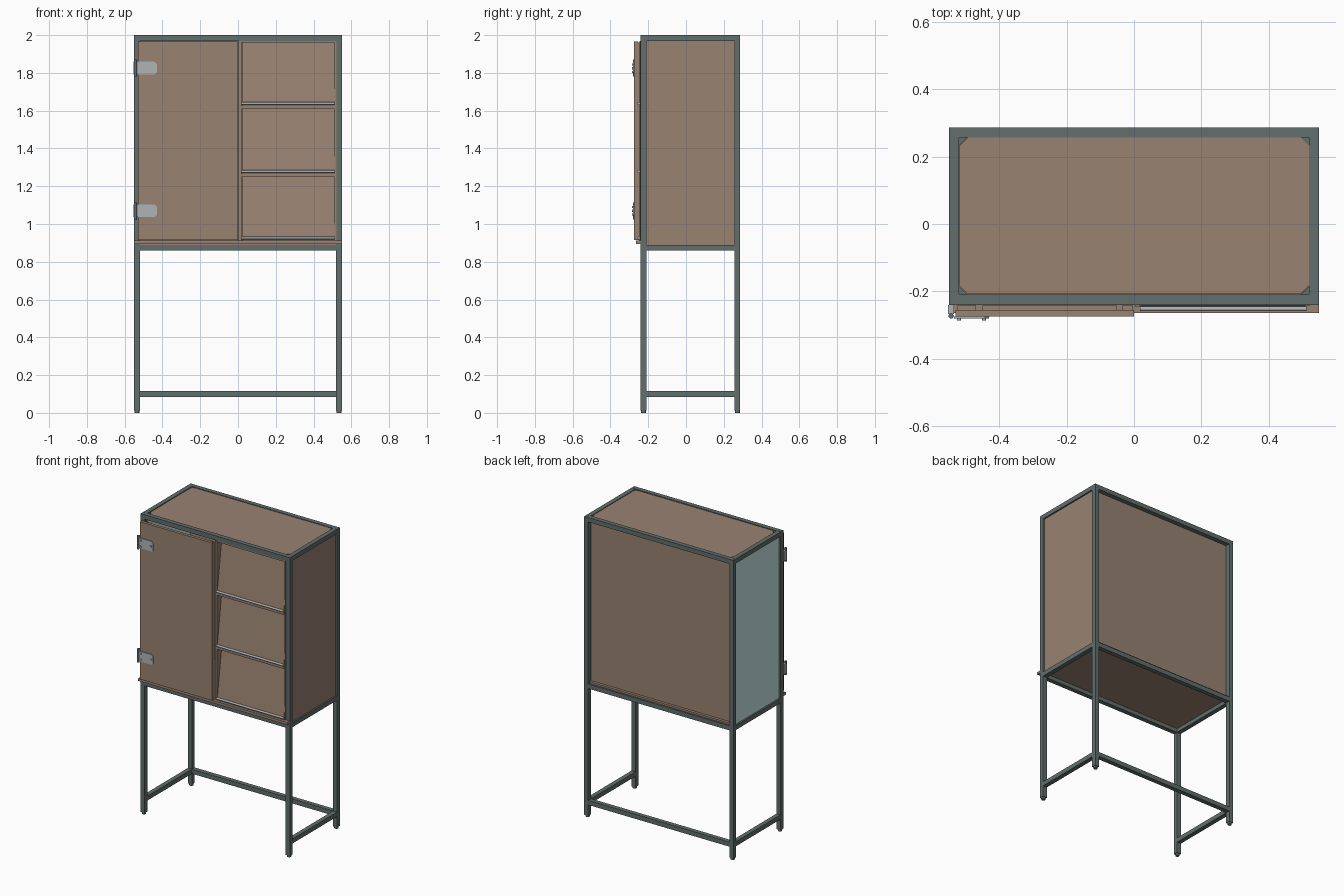
import bpy, bmesh, math
from mathutils import Vector

if "Cube" in bpy.data.objects:
    bpy.data.objects.remove(bpy.data.objects["Cube"])


def srgb(r, g, b):
    f = lambda c: (c / 255 / 12.92) if c < 10 else ((c / 255 + 0.055) / 1.055) ** 2.4
    return (f(r), f(g), f(b), 1.0)


def material(name, rgb):
    m = bpy.data.materials.new(name)
    m.diffuse_color = srgb(*rgb)
    m.use_nodes = True
    m.node_tree.nodes["Principled BSDF"].inputs["Base Color"].default_value = m.diffuse_color
    return m


STEEL = material("dark_steel", (98, 110, 108))
WOOD = material("brown_wood", (152, 130, 113))
GLASS = material("pale_blue_panel", (200, 230, 230))
METAL = material("light_metal", (176, 179, 181))


def finish(name, bm, mat):
    bmesh.ops.recalc_face_normals(bm, faces=bm.faces)
    me = bpy.data.meshes.new(name)
    bm.to_mesh(me)
    bm.free()
    me.materials.append(mat)
    ob = bpy.data.objects.new(name, me)
    bpy.context.collection.objects.link(ob)
    return ob


def box(name, x, y, z, mat):
    """Box from (min, max) pairs."""
    bm = bmesh.new()
    bmesh.ops.create_cube(bm, size=1)
    for v in bm.verts:
        v.co = Vector([(a + b) / 2 + c * (b - a) for (a, b), c in zip((x, y, z), v.co)])
    return finish(name, bm, mat)


def prism(name, points, offset, mat):
    """Outline extruded along an offset."""
    bm = bmesh.new()
    face = bm.faces.new([bm.verts.new(p) for p in points])
    ext = bmesh.ops.extrude_face_region(bm, geom=[face], use_keep_orig=True)
    verts = [g for g in ext["geom"] if isinstance(g, bmesh.types.BMVert)]
    bmesh.ops.translate(bm, verts=verts, vec=offset)
    return finish(name, bm, mat)


def rod(name, centre, radius, length, axis, mat, sides=12):
    bm = bmesh.new()
    bmesh.ops.create_cone(bm, cap_ends=True, segments=sides, radius1=radius,
                          radius2=radius, depth=length)
    ob = finish(name, bm, mat)
    turn = Vector((0, 0, 1)).rotation_difference(Vector(axis))
    ob.data.transform(turn.to_matrix().to_4x4())
    ob.location = centre
    for p in ob.data.polygons:
        p.use_smooth = len(p.vertices) == 4
    return ob


X, YF, YB, T = 0.55, -0.24, 0.287, 0.03   # frame extents and tube size

# Corner posts with small feet
for sx, side in ((-1, "left"), (1, "right")):
    for y0, end in ((YF, "front"), (YB - T, "back")):
        xs = sorted((sx * X, sx * (X - T)))
        box(f"post_{end}_{side}", xs, (y0, y0 + T), (0.012, 2.0), STEEL)
        rod(f"foot_{end}_{side}", (sx * (X - T / 2), y0 + T / 2, 0.007), 0.013, 0.014,
            (0, 0, 1), STEEL)
    # Side rails: base, cabinet bottom, cabinet top
    for z0, level in ((0.085, "base"), (0.86, "lower"), (1.97, "upper")):
        box(f"{level}_rail_{side}", xs, (YF + T, YB - T), (z0, z0 + T), STEEL)

# Long rails; the base has none at the front
for y0, end in ((YF, "front"), (YB - T, "back")):
    for z0, level in ((0.085, "base"), (0.86, "lower"), (1.97, "upper")):
        if (end, level) != ("front", "base"):
            box(f"{level}_rail_{end}", (-X + T, X - T), (y0, y0 + T), (z0, z0 + T), STEEL)

# Top panel with clipped corners, and corner gussets
x0, x1, y0, y1, c = -0.518, 0.52, -0.208, 0.257, 0.025
prism("top_panel", [(x0 + c, y0, 1.98), (x1 - c, y0, 1.98), (x1, y0 + c, 1.98),
                    (x1, y1 - c, 1.98), (x1 - c, y1, 1.98), (x0 + c, y1, 1.98),
                    (x0, y1 - c, 1.98), (x0, y0 + c, 1.98)], (0, 0, 0.016), WOOD)
for sx in (-1, 1):
    for yc, sy in ((YF + T, 1), (YB - T, -1)):
        xc = sx * (X - T)
        prism("corner_gusset", [(xc, yc, 1.992), (xc - sx * c, yc, 1.992),
                                (xc, yc + sy * c, 1.992)], (0, 0, 0.003), STEEL)
        rod("corner_bolt", (sx * 0.536, yc - sy * 0.005, 2.0), 0.005, 0.003, (0, 0, 1), STEEL, 8)

# Cabinet panels
box("floor_panel", (-0.54, 0.54), (YF + 0.005, 0.275), (0.886, 0.902), WOOD)
box("front_lip", (-X, X), (-0.265, YF), (0.895, 0.912), WOOD)
box("back_panel", (-0.52, 0.52), (0.242, 0.257), (0.89, 1.97), WOOD)
box("right_panel", (0.525, 0.54), (YF + T, YB - T), (0.89, 1.97), WOOD)
box("left_panel", (-0.54, -0.525), (YF + T, YB - T), (0.89, 1.97), GLASS)

# Centre divider, side lining and shelves of the open half
box("divider", (0.003, 0.018), (-0.245, 0.242), (0.902, 1.97), WOOD)
box("rack_lining", (0.512, 0.521), (-0.243, 0.242), (0.902, 1.97), WOOD)
box("rack_header", (0.018, 0.512), (YF, -0.17), (1.962, 1.972), WOOD)
for z in (1.25, 1.61):
    box("shelf", (0.018, 0.512), (-0.245, 0.242), (z, z + 0.014), WOOD)

# Leaning display boards, each with a retaining rod
for zb, zt in ((0.912, 1.25), (1.264, 1.61), (1.624, 1.962)):
    prism("display_board", [(0.02, -0.248, zb), (0.02, -0.236, zb),
                            (0.02, -0.188, zt), (0.02, -0.2, zt)], (0.49, 0, 0), WOOD)
    rod("retaining_rod", (0.265, -0.252, zb + 0.014), 0.007, 0.494, (1, 0, 0), METAL)

# Door with a backing board
box("door", (-0.53, 0.0), (-0.275, -0.255), (0.915, 1.965), WOOD)
box("door_backing", (-0.45, -0.05), (-0.255, -0.242), (0.93, 1.95), WOOD)
for xs in ((-0.525, -0.47), (-0.035, -0.003)):
    box("door_stile", xs, (-0.255, -0.242), (0.915, 1.96), WOOD)

# Strap hinges
for z in (1.07, 1.825):
    h, k = 0.034, 0.012
    prism("hinge_strap", [(-0.535, -0.275, z - h), (-0.43 - k, -0.275, z - h),
                          (-0.43, -0.275, z - h + k), (-0.43, -0.275, z + h - k),
                          (-0.43 - k, -0.275, z + h), (-0.535, -0.275, z + h)],
          (0, -0.005, 0), METAL)
    box("hinge_leaf", (-0.553, -0.535), (-0.268, YF), (z - h, z + h), METAL)
    rod("hinge_barrel", (-0.543, -0.273, z), 0.008, 0.09, (0, 0, 1), STEEL)
    for dx, dz in ((-0.52, 0.02), (-0.52, -0.02), (-0.445, 0)):
        rod("hinge_screw", (dx, -0.282, z + dz), 0.006, 0.008, (0, 1, 0), METAL, 8)
